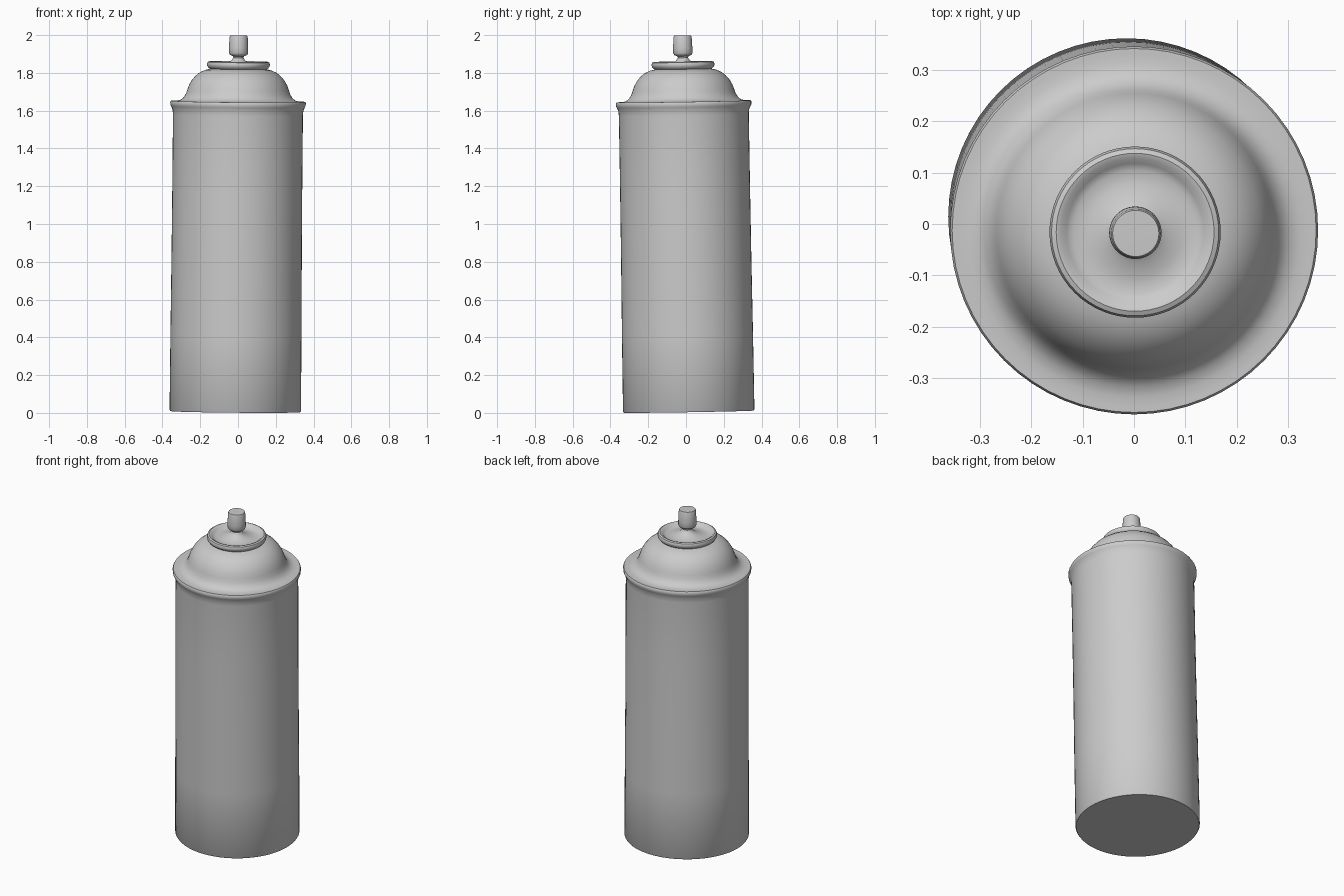
import bpy, bmesh, math
from mathutils import Matrix, Vector

if "Cube" in bpy.data.objects:
    bpy.data.objects.remove(bpy.data.objects["Cube"])

SIDES = 64
# The whole can leans very slightly off vertical
AXIS = Vector((0.009, -0.0165, 1.0))
LEAN = Matrix.Translation((-0.0145, 0.0145, 0.0066)) @ \
    Vector((0, 0, 1)).rotation_difference(AXIS).to_matrix().to_4x4()


def lathe(name, profile, angle=40):
    """Revolve (radius, height) points, listed from bottom to top, about z."""
    bm = bmesh.new()
    rings = []
    for r, z in profile:
        if r == 0:
            rings.append([bm.verts.new((0, 0, z))] * SIDES)
        else:
            rings.append([bm.verts.new((r * math.cos(2 * math.pi * i / SIDES),
                                        r * math.sin(2 * math.pi * i / SIDES), z))
                          for i in range(SIDES)])
    for low, high in zip(rings, rings[1:]):
        for i in range(SIDES):
            j = (i + 1) % SIDES
            quad = [low[i], low[j], high[j], high[i]]
            bm.faces.new(list(dict.fromkeys(quad)))
    mesh = bpy.data.meshes.new(name)
    bm.to_mesh(mesh)
    bm.free()
    obj = bpy.data.objects.new(name, mesh)
    bpy.context.collection.objects.link(obj)
    obj.matrix_world = LEAN
    bpy.ops.object.select_all(action='DESELECT')
    obj.select_set(True)
    bpy.context.view_layer.objects.active = obj
    bpy.ops.object.shade_smooth_by_angle(angle=math.radians(angle))
    return obj


# Straight cylinder with a flat base, flaring out under the rim
lathe("can_body", [
    (0, 0), (0.344, 0), (0.348, 0.006), (0.347, 0.4), (0.345, 0.8),
    (0.344, 1.2), (0.344, 1.57), (0.346, 1.595), (0.353, 1.612)])

# Rolled seam and the domed shoulder
lathe("rim_and_dome", [
    (0.353, 1.612), (0.358, 1.622), (0.359, 1.636), (0.355, 1.643),
    (0.345, 1.643), (0.325, 1.643), (0.304, 1.649), (0.288, 1.662),
    (0.276, 1.682), (0.269, 1.703), (0.260, 1.728), (0.246, 1.753),
    (0.226, 1.777), (0.202, 1.796), (0.175, 1.808), (0.150, 1.814)])

# Valve cup: rolled lip around a shallow dish that rises to the stem
lathe("valve_cup", [
    (0.150, 1.814), (0.158, 1.819), (0.165, 1.829), (0.167, 1.840),
    (0.163, 1.850), (0.154, 1.854), (0.144, 1.851), (0.134, 1.841),
    (0.120, 1.834), (0.090, 1.836), (0.060, 1.845), (0.040, 1.856),
    (0.033, 1.864)])

# Thin stem and the press-down spray button
lathe("spray_nozzle", [
    (0.033, 1.864), (0.027, 1.874), (0.030, 1.882), (0.046, 1.889),
    (0.051, 1.899), (0.051, 1.925), (0.048, 1.985), (0.045, 1.992),
    (0, 1.993)])
